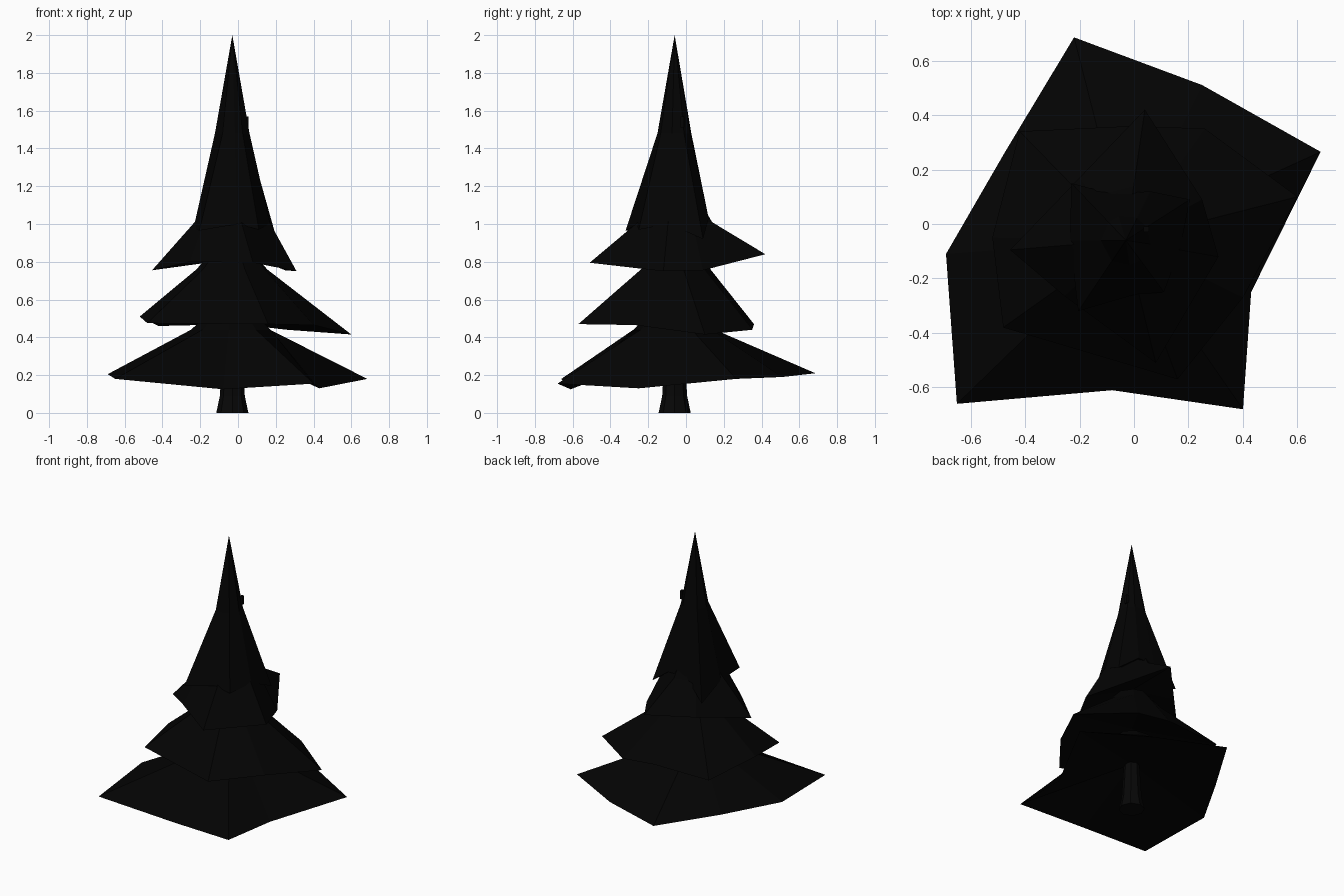
import bpy, bmesh, math

if "Cube" in bpy.data.objects:
    bpy.data.objects.remove(bpy.data.objects["Cube"])

AX, AY = -0.03, -0.06  # trunk axis


def material(name, v):
    m = bpy.data.materials.new(name)
    m.diffuse_color = (v, v, v, 1)
    m.use_nodes = True
    m.node_tree.nodes["Principled BSDF"].inputs["Base Color"].default_value = m.diffuse_color
    return m


needles = material("needle black", 0.001)
bark = material("bark black", 0.002)


def loft(name, rim, rings, under, mat, apex=None):
    """Ragged rim joined to round rings (radius, height) above and a fan below."""
    bm = bmesh.new()
    rows = [[bm.verts.new(p) for p in rim]]
    for r, z in rings:
        row = []
        for x, y, _ in rim:
            a = math.atan2(y - AY, x - AX)
            row.append(bm.verts.new((AX + r * math.cos(a), AY + r * math.sin(a), z)))
        rows.append(row)
    n = len(rim)
    for a, b in zip(rows, rows[1:]):
        for i in range(n):
            j = (i + 1) % n
            bm.faces.new((a[i], a[j], b[j], b[i]))
    if apex:
        tip = bm.verts.new((AX, AY, apex))
        for i in range(n):
            bm.faces.new((rows[-1][i], rows[-1][(i + 1) % n], tip))
    else:
        bm.faces.new(rows[-1])
    base = bm.verts.new((AX, AY, under))
    for i in range(n):
        bm.faces.new((rows[0][(i + 1) % n], rows[0][i], base))
    bmesh.ops.recalc_face_normals(bm, faces=bm.faces)
    me = bpy.data.meshes.new(name)
    bm.to_mesh(me)
    bm.free()
    me.materials.append(mat)
    ob = bpy.data.objects.new(name, me)
    bpy.context.collection.objects.link(ob)
    return ob


# Trunk: flared octagonal stump
foot = [(AX + 0.085 * math.cos(i * math.pi / 4), AY + 0.085 * math.sin(i * math.pi / 4), 0)
        for i in range(8)]
loft("trunk", foot, [(0.066, 0.09), (0.05, 0.36)], 0, bark)

# Bottom branch tier, hollowed underneath
loft("bottom_branches", [
    (0.685, 0.265, 0.18), (0.25, 0.51, 0.19), (-0.22, 0.685, 0.21), (-0.47, 0.27, 0.2),
    (-0.69, -0.11, 0.205), (-0.65, -0.66, 0.18), (-0.08, -0.61, 0.125),
    (0.40, -0.68, 0.155), (0.43, -0.25, 0.13)], [(0.22, 0.44), (0.12, 0.53)], 0.34, needles)

# Second tier
loft("middle_branches", [
    (0.60, 0.10, 0.415), (0.26, 0.35, 0.44), (0.0, 0.36, 0.47), (-0.42, 0.34, 0.46),
    (-0.52, -0.05, 0.51), (-0.48, -0.38, 0.475), (0.16, -0.57, 0.47),
    (0.40, -0.27, 0.465)], [(0.19, 0.76), (0.12, 0.84)], 0.61, needles)

# Third tier
loft("upper_branches", [
    (0.25, 0.09, 0.755), (0.04, 0.42, 0.84), (-0.2, 0.17, 0.79), (-0.455, -0.095, 0.755),
    (-0.255, -0.265, 0.80), (0.08, -0.51, 0.795), (0.31, -0.12, 0.75)],
    [(0.2, 1.01), (0.12, 1.15)], 0.9, needles)

# Tall pointed crown
loft("crown", [
    (0.205, 0.09, 0.92), (0.06, 0.12, 1.03), (-0.08, 0.11, 1.03), (-0.23, 0.15, 0.89),
    (-0.235, -0.06, 0.98), (-0.205, -0.32, 0.965), (0.0, -0.26, 1.0),
    (0.11, -0.25, 0.97), (0.17, -0.09, 1.0)], [(0.092, 1.48)], 1.08, needles, apex=2.0)

# Small broken twig on the crown
bpy.ops.mesh.primitive_cube_add(size=1, location=(0.045, -0.02, 1.54))
twig = bpy.context.object
twig.name = "twig"
twig.scale = (0.02, 0.02, 0.06)
twig.data.materials.append(needles)
